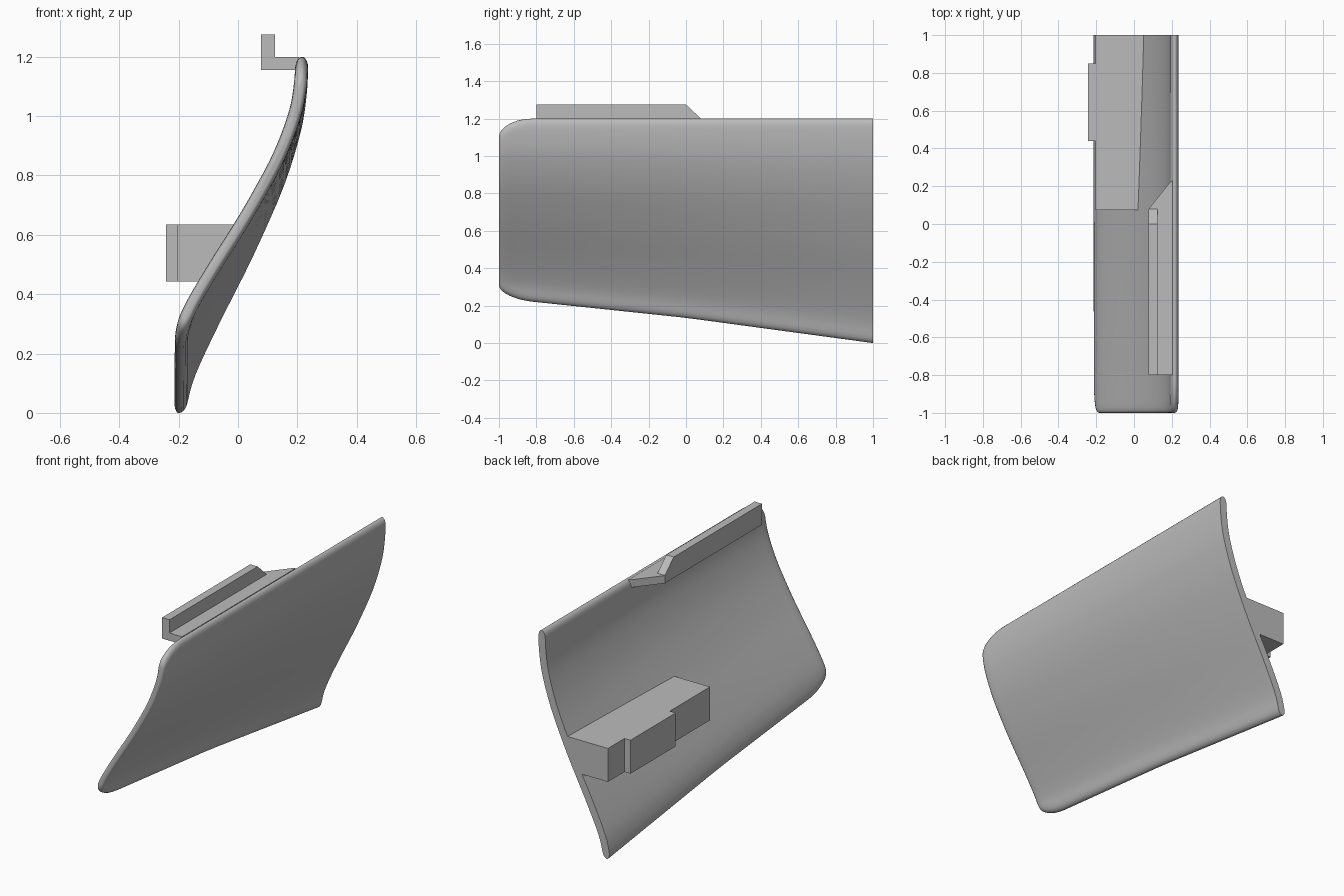
import bpy, bmesh, math

cube = bpy.data.objects.get("Cube")
if cube:
    bpy.data.objects.remove(cube, do_unlink=True)

grey = bpy.data.materials.new("plain grey")
grey.use_nodes = True
grey.diffuse_color = (0.5, 0.5, 0.5, 1)
grey.node_tree.nodes["Principled BSDF"].inputs["Base Color"].default_value = (0.5, 0.5, 0.5, 1)

TOP = 1.2
# S-curve of the panel: height fraction, x
CURVE = [(0, -0.2), (0.1, -0.17), (0.25, -0.088), (0.4, 0.003), (0.5, 0.06),
         (0.65, 0.137), (0.8, 0.192), (0.9, 0.21), (1, 0.216)]


def finish(name, bm, smooth=False):
    bmesh.ops.recalc_face_normals(bm, faces=bm.faces)
    mesh = bpy.data.meshes.new(name)
    bm.to_mesh(mesh)
    bm.free()
    mesh.materials.append(grey)
    obj = bpy.data.objects.new(name, mesh)
    bpy.context.collection.objects.link(obj)
    if smooth:
        bpy.ops.object.select_all(action='DESELECT')
        obj.select_set(True)
        bpy.context.view_layer.objects.active = obj
        bpy.ops.object.shade_smooth_by_angle(angle=math.radians(40))
    return obj


def loft(name, rings, smooth=False):
    """Skin a list of closed rings and cap both ends."""
    bm = bmesh.new()
    loops = [[bm.verts.new(p) for p in ring] for ring in rings]
    for a, b in zip(loops, loops[1:]):
        for i in range(len(a)):
            j = (i + 1) % len(a)
            bm.faces.new((a[i], a[j], b[j], b[i]))
    bm.faces.new(loops[0])
    bm.faces.new(loops[-1])
    return finish(name, bm, smooth)


def curve_x(t):
    """Smooth interpolation with averaged slopes."""
    def slope(i):
        a, b = CURVE[max(i - 1, 0)], CURVE[min(i + 1, len(CURVE) - 1)]
        return (b[1] - a[1]) / (b[0] - a[0])
    t = min(max(t, 0), 1)
    k = next(i for i in range(len(CURVE) - 1) if t <= CURVE[i + 1][0])
    (t0, x0), (t1, x1) = CURVE[k], CURVE[k + 1]
    d = t1 - t0
    s = (t - t0) / d
    return (x0 * (1 + 2 * s) * (1 - s) ** 2 + x1 * s * s * (3 - 2 * s)
            + d * s * (1 - s) * (slope(k) * (1 - s) - slope(k + 1) * s))


def bottom(y):
    """Slanting lower edge."""
    return 0.135 - 0.135 * y if y > 0 else 0.135 - 0.105 * y


def panel_x(y, z):
    return curve_x((z - bottom(y)) / (TOP - bottom(y)))


def section(y):
    """Closed rounded cross-section of the panel."""
    c = max(0, (-0.82 - y) / 0.18)
    inset = 0.1 * (1 - math.sqrt(max(0, 1 - c * c)))
    e = max(0, (-0.97 - y) / 0.03)
    half = 0.008 + 0.014 * math.sqrt(max(0, 1 - e * e))
    lo, hi = bottom(y) + inset * 0.7, TOP - inset
    n = 32
    inner, outer = [], []
    for i in range(n + 1):
        # samples crowd towards both rims
        f = 0.5 - 0.5 * math.cos(math.pi * i / n)
        z = lo + f * (hi - lo)
        g = (panel_x(y, z + 0.01) - panel_x(y, z - 0.01)) / 0.02
        rim = min(f, 1 - f) * (hi - lo) / 0.04
        h = half * (math.sqrt(1 - (1 - rim) ** 2) if rim < 1 else 1)
        h = max(h, 0.003)
        k = h / math.sqrt(1 + g * g)
        x = panel_x(y, z)
        zo = z - k * g
        outer.append((x + k, y, min(max(zo, lo), hi)))
        inner.append((x - k, y, min(max(z + k * g, lo), hi)))
    return outer + inner[::-1]


# Curved panel with a rounded front end
ys = [-1, -0.998, -0.992, -0.985, -0.97, -0.94, -0.9, -0.86, -0.82]
ys += [-0.82 + 1.82 * i / 14 for i in range(1, 15)]
loft("curved_panel", [section(y) for y in ys], True)

# Top ledge with an angled rear end
plan = [(0.078, -0.8), (0.205, -0.8), (0.205, 0.23), (0.19, 0.22), (0.078, 0.08)]
loft("top_ledge", [[(x, y, z) for x, y in plan] for z in (1.155, 1.199)])

# Upright lip with a sloped rear end
side = [(-0.8, 1.155), (0.08, 1.155), (0.08, 1.2), (0, 1.275), (-0.8, 1.275)]
loft("ledge_lip", [[(x, y, z) for y, z in side] for x in (0.078, 0.125)])

# Mounting block seated against the hollow side
def block_ring(y, x):
    return [(x, y, 0.443), (panel_x(y, 0.443), y, 0.443),
            (panel_x(y, 0.635), y, 0.635), (x, y, 0.635)]

loft("mounting_block", [block_ring(y, -0.205) for y in (0.075, 0.4, 0.7, 1)])

# Raised pad on the block
pad = [(-0.243, 0.44), (-0.2, 0.44), (-0.2, 0.85), (-0.243, 0.85)]
loft("block_pad", [[(x, y, z) for x, y in pad] for z in (0.443, 0.635)])
